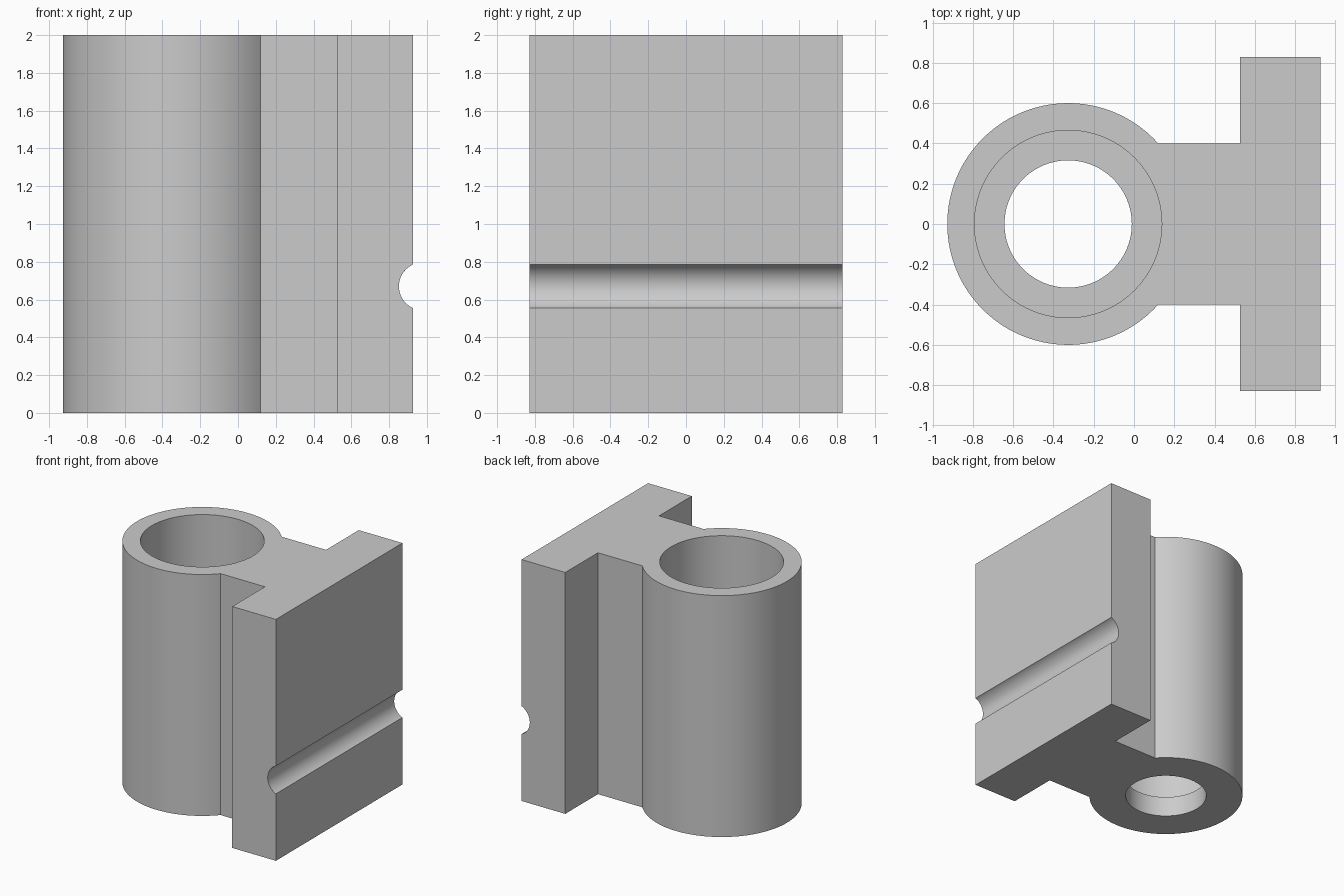
import bpy
import bmesh
from math import asin, cos, pi, sin
from mathutils import Matrix

HEIGHT = 2.0
CENTRE = -0.327        # x of the tube axis
RADIUS = 0.6
WEB = 0.4              # half width of the web
FLANGE_IN, FLANGE_OUT, FLANGE_HALF = 0.527, 0.927, 0.828
LIP = 0.17             # thickness of the ledge at the foot of the bore

cube = bpy.data.objects.get("Cube")
if cube:
    bpy.data.objects.remove(cube, do_unlink=True)

grey = bpy.data.materials.new("plain grey")
grey.use_nodes = True
colour = (0.6, 0.6, 0.6, 1)
grey.diffuse_color = colour
grey.node_tree.nodes["Principled BSDF"].inputs["Base Color"].default_value = colour


def to_object(name, bm):
    bmesh.ops.recalc_face_normals(bm, faces=bm.faces)
    mesh = bpy.data.meshes.new(name)
    bm.to_mesh(mesh)
    bm.free()
    mesh.materials.append(grey)
    obj = bpy.data.objects.new(name, mesh)
    bpy.context.collection.objects.link(obj)
    return obj


def cylinder(name, radius, length, matrix):
    bm = bmesh.new()
    bmesh.ops.create_cone(bm, cap_ends=True, segments=96, radius1=radius,
                          radius2=radius, depth=length, matrix=matrix)
    return to_object(name, bm)


def cut(body, cutter):
    cutter.hide_render = True
    mod = body.modifiers.new(cutter.name, 'BOOLEAN')
    mod.operation = 'DIFFERENCE'
    mod.solver = 'EXACT'
    mod.object = cutter
    bpy.ops.object.modifier_apply(modifier=mod.name)
    bpy.data.objects.remove(cutter, do_unlink=True)


# Tube, web and flange as one extruded outline
start = asin(WEB / RADIUS)
steps = 96
outline = []
for i in range(steps + 1):
    a = start + (2 * pi - 2 * start) * i / steps
    outline.append((CENTRE + RADIUS * cos(a), RADIUS * sin(a)))
half = [(FLANGE_IN, WEB), (FLANGE_IN, FLANGE_HALF), (FLANGE_OUT, FLANGE_HALF)]
outline += [(x, -y) for x, y in half] + half[::-1]

bm = bmesh.new()
base = bm.faces.new([bm.verts.new((x, y, 0)) for x, y in outline])
top = bmesh.ops.extrude_face_region(bm, geom=[base], use_keep_orig=True)
bmesh.ops.translate(bm, vec=(0, 0, HEIGHT),
                    verts=[g for g in top["geom"] if isinstance(g, bmesh.types.BMVert)])
bracket = to_object("tube_bracket", bm)
bpy.context.view_layer.objects.active = bracket
bracket.select_set(True)

# Wide bore from the top, narrower hole through the floor
cut(bracket, cylinder("bore", 0.465, HEIGHT,
                      Matrix.Translation((CENTRE, 0, LIP + HEIGHT / 2))))
cut(bracket, cylinder("floor_hole", 0.316, HEIGHT,
                      Matrix.Translation((CENTRE, 0, HEIGHT / 2 - 0.5))))

# Round groove across the flange face
cut(bracket, cylinder("groove", 0.126, HEIGHT,
                      Matrix.Translation((0.978, 0, 0.67)) @ Matrix.Rotation(pi / 2, 4, 'X')))

bpy.ops.object.shade_smooth_by_angle(angle=pi / 6)
